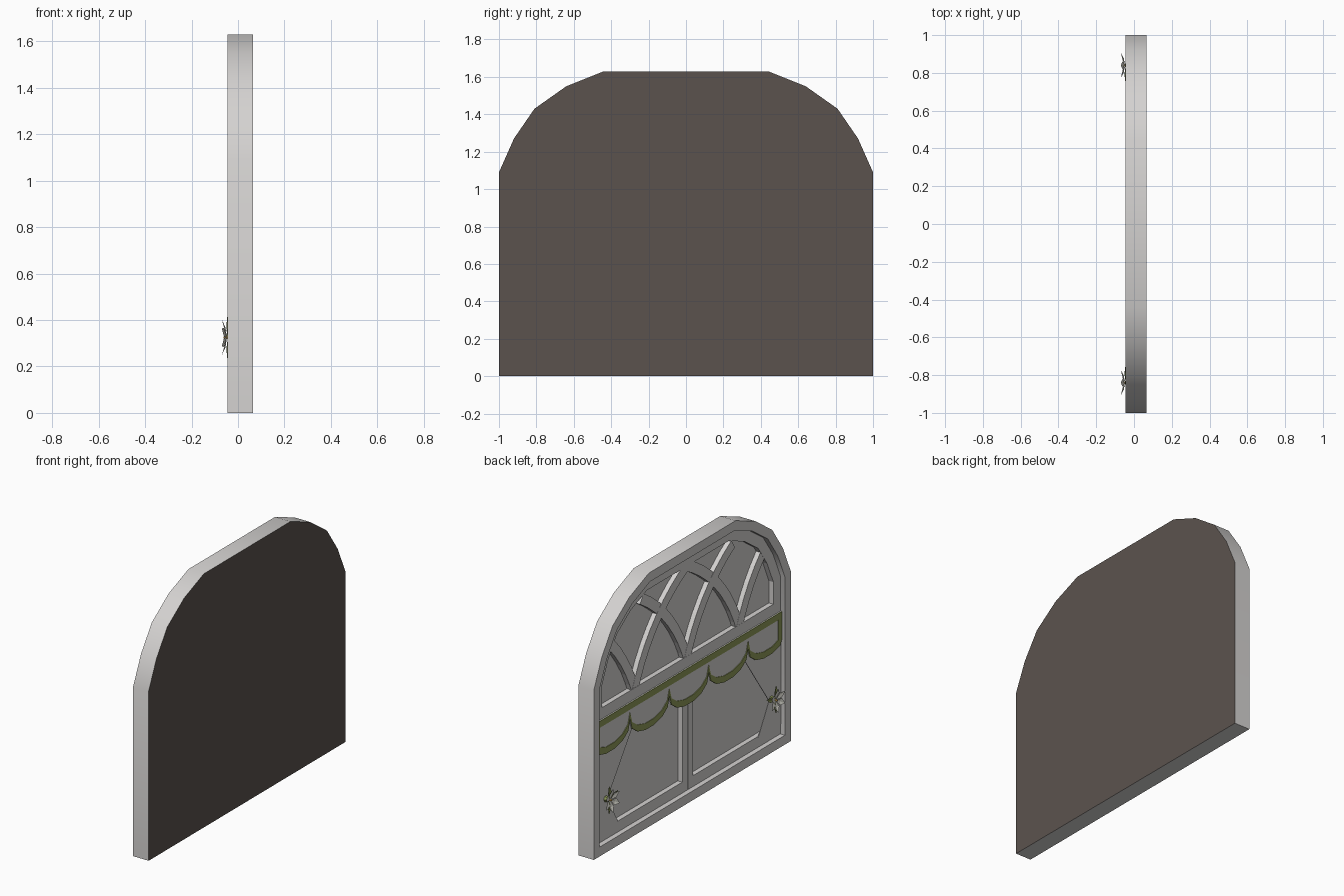
import bpy, bmesh, math
from mathutils import Vector

if "Cube" in bpy.data.objects:
    bpy.data.objects.remove(bpy.data.objects["Cube"])


def material(name, rgb):
    m = bpy.data.materials.new(name)
    m.diffuse_color = (*rgb, 1)
    m.use_nodes = True
    m.node_tree.nodes["Principled BSDF"].inputs["Base Color"].default_value = m.diffuse_color
    return m


WHITE = material("painted_white", (0.66, 0.645, 0.635))
BROWN = material("dark_brown_back", (0.105, 0.086, 0.076))
GREEN = material("leaf_green", (0.27, 0.32, 0.10))
PETAL = material("petal_white", (0.70, 0.69, 0.62))
YELLOW = material("stamen_yellow", (0.75, 0.45, 0.10))

FRONT, BACK = -0.045, 0.065     # outer frame face and rear face
MID, PANE = -0.012, 0.020       # inner frame level and glass level


def make(name, bm, mats, smooth=False):
    mesh = bpy.data.meshes.new(name)
    bm.to_mesh(mesh)
    bm.free()
    for m in mats:
        mesh.materials.append(m)
    ob = bpy.data.objects.new(name, mesh)
    bpy.context.collection.objects.link(ob)
    if smooth:
        bpy.ops.object.select_all(action='DESELECT')
        ob.select_set(True)
        bpy.context.view_layer.objects.active = ob
        bpy.ops.object.shade_smooth_by_angle(angle=math.radians(30))
    return ob


def loft(loops, closed=False):
    """Join equal loops of (x, [(y, z)...]); cap the ends unless closed."""
    bm = bmesh.new()
    rows = [[bm.verts.new((x, y, z)) for y, z in pts] for x, pts in loops]
    n = len(rows[0])
    pairs = list(zip(rows, rows[1:])) + ([(rows[-1], rows[0])] if closed else [])
    for a, b in pairs:
        for i in range(n):
            j = (i + 1) % n
            bm.faces.new((a[i], a[j], b[j], b[i]))
    if not closed:
        bm.faces.new(rows[0])
        bm.faces.new(rows[-1])
    bmesh.ops.recalc_face_normals(bm, faces=bm.faces)
    return bm


def prism(name, pts, x0, x1, mat):
    return make(name, loft([(x0, pts), (x1, pts)]), [mat])


def ring(name, outer, inner, x0, x1, mat):
    return make(name, loft([(x0, outer), (x0, inner), (x1, inner), (x1, outer)], True), [mat])


def inset(pts, d):
    """Mitred inset of a counter-clockwise outline."""
    out = []
    for i, p in enumerate(pts):
        p = Vector(p)
        e0 = (p - Vector(pts[i - 1])).normalized()
        e1 = (Vector(pts[(i + 1) % len(pts)]) - p).normalized()
        n0, n1 = Vector((-e0.y, e0.x)), Vector((-e1.y, e1.x))
        out.append(tuple(p + (n0 + n1) * d / (1 + n0.dot(n1))))
    return out


def inside(p, pts):
    for i, a in enumerate(pts):
        b = pts[(i + 1) % len(pts)]
        if (b[0] - a[0]) * (p[1] - a[1]) - (b[1] - a[1]) * (p[0] - a[0]) < 0:
            return False
    return True


def rect(y0, z0, y1, z1):
    return [(y0, z0), (y1, z0), (y1, z1), (y0, z1)]


# body: rear board, outer frame and recess in one piece
half = [(1, 1.09), (0.92, 1.27), (0.81, 1.43), (0.64, 1.55), (0.44, 1.63)]
arch = half + [(-y, z) for y, z in reversed(half)]
outline = [(-1, 0), (1, 0)] + arch
opening = inset(outline, 0.06)
bm = loft([(BACK, outline), (FRONT, outline), (FRONT, opening), (PANE, opening)])
for f in bm.faces:
    if f.normal.x > 0.9:
        f.material_index = 1
make("window_body", bm, [WHITE, BROWN], True)

# upper arched inner frame
upper = [(-1, 0.79), (1, 0.79)] + arch
ring("arched_inner_frame", inset(upper, 0.055), inset(upper, 0.13), MID, PANE, WHITE)

# intersecting tracery bars
limit = inset(upper, 0.08)
R, W = 1.1, 0.033
for s in (-0.53, 0, 0.53):
    for side in (-1, 1):
        rows = []
        for k in range(16):
            a = math.radians(19 + 5 * k)
            mid = (s + side * (1.03 - R * math.cos(a)), 0.52 + R * math.sin(a))
            if not inside(mid, limit):
                break
            rows.append([(s + side * (1.03 - r * math.cos(a)), 0.52 + r * math.sin(a))
                         for r in (R - W, R + W)])
        bm = bmesh.new()
        x = MID + 0.001 + (0.001 if side > 0 else 0)
        vs = [[bm.verts.new((xx, *p)) for xx, p in
               ((x, r[0]), (x, r[1]), (PANE, r[1]), (PANE, r[0]))] for r in rows]
        for a, b in zip(vs, vs[1:]):
            for i in range(4):
                j = (i + 1) % 4
                bm.faces.new((a[i], a[j], b[j], b[i]))
        bm.faces.new(vs[0])
        bm.faces.new(vs[-1])
        bmesh.ops.recalc_face_normals(bm, faces=bm.faces)
        make("tracery_bar", bm, [WHITE])

# lower casements and tied curtains, mirrored
for side, label in ((1, "left"), (-1, "right")):
    def flip(pts):
        return [(side * y, z) for y, z in pts]
    ring(label + "_casement", flip(rect(0.002, 0.05, 0.945, 0.86)),
         flip(rect(0.055, 0.13, 0.87, 0.79)), MID, PANE, WHITE)
    curtain = [(0.945, 0.125), (0.945, 0.80), (0.50, 0.80), (0.56, 0.69),
               (0.70, 0.49), (0.82, 0.32), (0.77, 0.23), (0.71, 0.125)]
    prism(label + "_curtain", flip(curtain), MID - 0.004, MID, WHITE)

# scalloped valance with green trim
scallops = []
for c in (-0.8, -0.4, 0, 0.4, 0.8):
    for k in range(0 if c < -0.7 else 1, 8):
        a = math.pi * k / 7
        scallops.append((c - 0.2 * math.cos(a), 0.745 - 0.13 * max(math.sin(a), 0) ** 0.8))
clamp = lambda v, m: max(-m, min(m, v))
hem = [(clamp(y, 0.943), z) for y, z in scallops] + [(0.943, 0.85), (-0.943, 0.85)]
trim = [(clamp(y, 0.905), z + 0.042) for y, z in scallops] + [(0.905, 0.808), (-0.905, 0.808)]
prism("valance", hem, -0.020, MID - 0.002, WHITE)
ring("valance_trim", hem, trim, -0.024, -0.017, GREEN)

# flowers tying the curtains
for side in (-1, 1):
    bm = bmesh.new()
    cy, cz = side * 0.84, 0.325

    def leaf(ang, r, w, x0, xm, x1, mat):
        u = Vector((0, math.cos(ang), math.sin(ang)))
        v = Vector((0, -u.z, u.y))
        c = Vector((0, cy, cz))
        X = Vector((1, 0, 0))
        base, mid, tip = c + X * x0, c + u * r * 0.55 + X * xm, c + u * r + X * x1
        vs = [bm.verts.new(p) for p in (base, mid + v * w, tip, mid - v * w)]
        ridge = bm.verts.new(mid + X * 0.006)
        for i in range(4):
            f = bm.faces.new((ridge, vs[(i + 1) % 4], vs[i]))
            f.normal_update()
            if f.normal.x > 0:
                f.normal_flip()
            f.material_index = mat

    for k in range(6):
        leaf(math.radians(60 * k + 30), 0.078, 0.022, -0.048, -0.060, -0.070, 0)
    for deg in (85, 160, 275):
        leaf(math.radians(deg if side > 0 else 180 - deg), 0.092, 0.018, -0.044, -0.050, -0.046, 1)
    # stamen and the stalk joining the flower to the curtain
    for x0, x1, r0, r1, mat in ((-0.062, -0.046, 0.004, 0.008, 2), (-0.046, MID, 0.012, 0.02, 1)):
        a, b = ([bm.verts.new((x, cy + r * math.cos(t * math.pi / 3), cz + r * math.sin(t * math.pi / 3)))
                 for t in range(6)] for x, r in ((x0, r0), (x1, r1)))
        for i in range(6):
            j = (i + 1) % 6
            bm.faces.new((a[j], a[i], b[i], b[j])).material_index = mat
        bm.faces.new(a[::-1]).material_index = mat
    make("curtain_flower", bm, [PETAL, GREEN, YELLOW])
